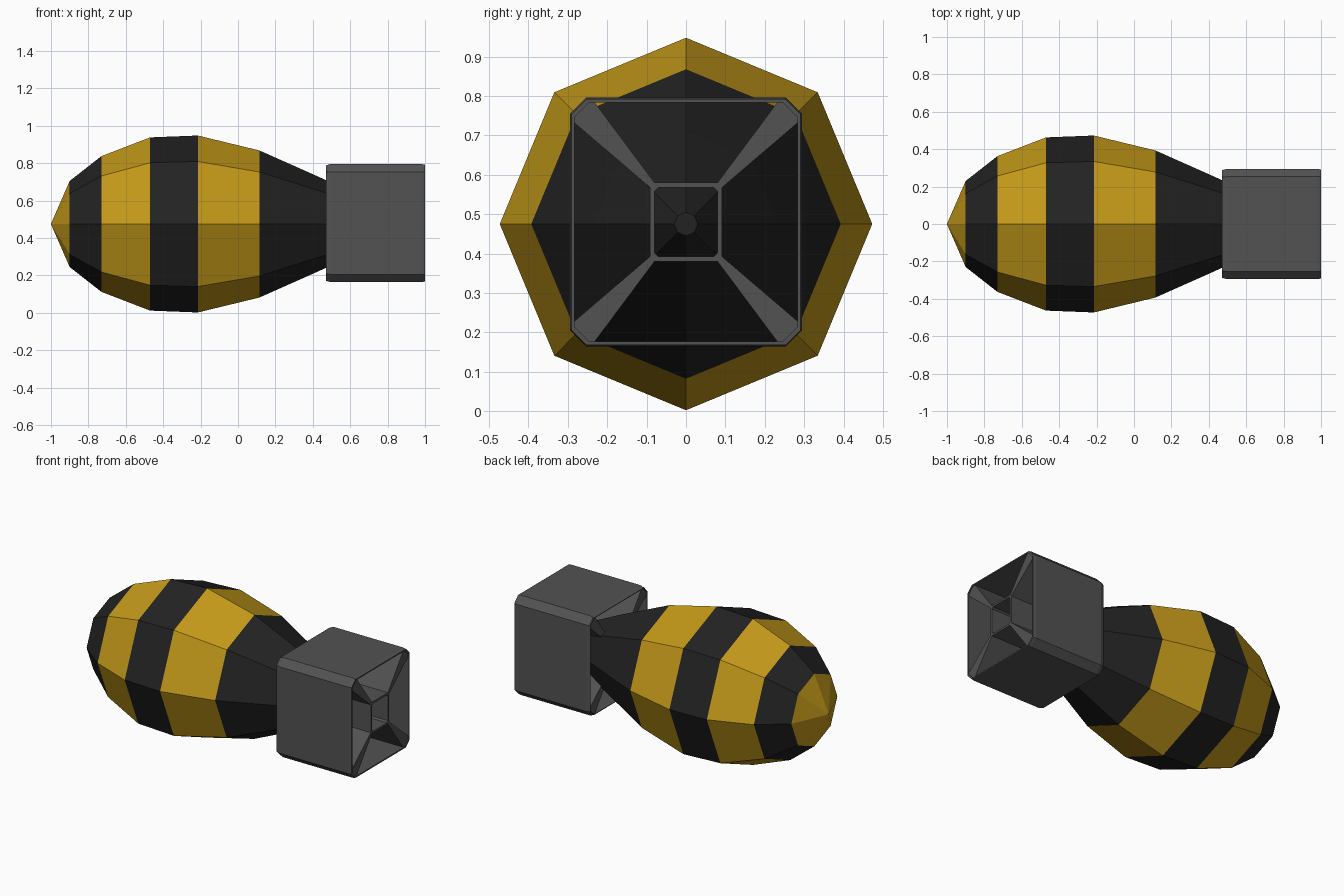
import bpy, bmesh, math
from mathutils import Vector

if "Cube" in bpy.data.objects:
    bpy.data.objects.remove(bpy.data.objects["Cube"])

ZC = 0.475   # body axis height
ZT = 0.48    # tail box axis height


def material(name, rgb):
    m = bpy.data.materials.new(name)
    m.diffuse_color = (*rgb, 1)
    m.use_nodes = True
    m.node_tree.nodes["Principled BSDF"].inputs["Base Color"].default_value = m.diffuse_color
    return m


yellow = material("yellow_paint", (0.55, 0.32, 0.01))
black = material("black_paint", (0.016, 0.016, 0.016))
grey = material("dark_grey_metal", (0.085, 0.085, 0.085))


def finish(name, bm, mats):
    bmesh.ops.recalc_face_normals(bm, faces=bm.faces)
    me = bpy.data.meshes.new(name)
    bm.to_mesh(me)
    bm.free()
    for m in mats:
        me.materials.append(m)
    ob = bpy.data.objects.new(name, me)
    bpy.context.collection.objects.link(ob)
    return ob


def loft(name, rings, mats, bands=None, cap=True, closed=False):
    """Skin a list of rings; bands gives the material per strip."""
    bm = bmesh.new()
    loops = [[bm.verts.new(p) for p in r] for r in rings]
    n = len(loops[0])
    pairs = list(zip(loops, loops[1:] + ([loops[0]] if closed else [])))
    for k, (a, b) in enumerate(pairs):
        for i in range(n):
            j = (i + 1) % n
            f = bm.faces.new((a[i], a[j], b[j], b[i]))
            f.material_index = bands[k] if bands else 0
    if cap and not closed:
        bm.faces.new(loops[0])
        bm.faces.new(loops[-1]).material_index = bands[-1] if bands else 0
    bmesh.ops.remove_doubles(bm, verts=bm.verts, dist=0.0005)
    return finish(name, bm, mats)


def chamfered(x, hy, hz, c):
    """Rectangle in the yz plane with cut corners."""
    pts = [(hy, hz - c), (hy - c, hz), (c - hy, hz), (-hy, hz - c),
           (-hy, c - hz), (c - hy, -hz), (hy - c, -hz), (hy, c - hz)]
    return [Vector((x, y, ZT + z)) for y, z in pts]


# Striped eight-sided body: (x, radius)
profile = [(-1, 0.001), (-0.9, 0.23), (-0.73, 0.363), (-0.47, 0.463), (-0.215, 0.473),
           (0.115, 0.393), (0.47, 0.235), (0.9, 0.03)]
body_rings = [[Vector((x, r * math.cos(a * math.pi / 4), ZC + r * math.sin(a * math.pi / 4)))
               for a in range(8)] for x, r in profile]
loft("bomb_body", body_rings, [yellow, black], [0, 1, 0, 1, 0, 1, 1])

# Outer tail box: open tube with softened end rims
HY, HZ = 0.295, 0.316
loft("tail_box", [chamfered(0.47, HY - 0.008, HZ - 0.008, 0.038),
                  chamfered(0.495, HY, HZ, 0.042),
                  chamfered(0.98, HY, HZ, 0.042),
                  chamfered(1.0, HY - 0.004, HZ - 0.004, 0.038),
                  chamfered(1.0, HY - 0.012, HZ - 0.012, 0.038),
                  chamfered(0.47, HY - 0.012, HZ - 0.012, 0.038)], [grey], closed=True)

# Inner square tube
loft("tail_inner_tube", [chamfered(0.48, 0.092, 0.1, 0.012), chamfered(0.995, 0.092, 0.1, 0.012),
                         chamfered(0.995, 0.08, 0.088, 0.01), chamfered(0.48, 0.08, 0.088, 0.01)],
     [grey], closed=True)

# Four diagonal fins, widening towards the box corners
for sy, side in ((1, "right"), (-1, "left")):
    for sz, level in ((1, "upper"), (-1, "lower")):
        section = [(0.08, 0.1), (0.235, 0.308), (0.255, 0.308),
                   (0.287, 0.275), (0.287, 0.255), (0.092, 0.088)]
        rings = [[Vector((x, sy * y, ZT + sz * z)) for y, z in section] for x in (0.475, 0.995)]
        loft(f"tail_fin_{level}_{side}", rings, [grey])
